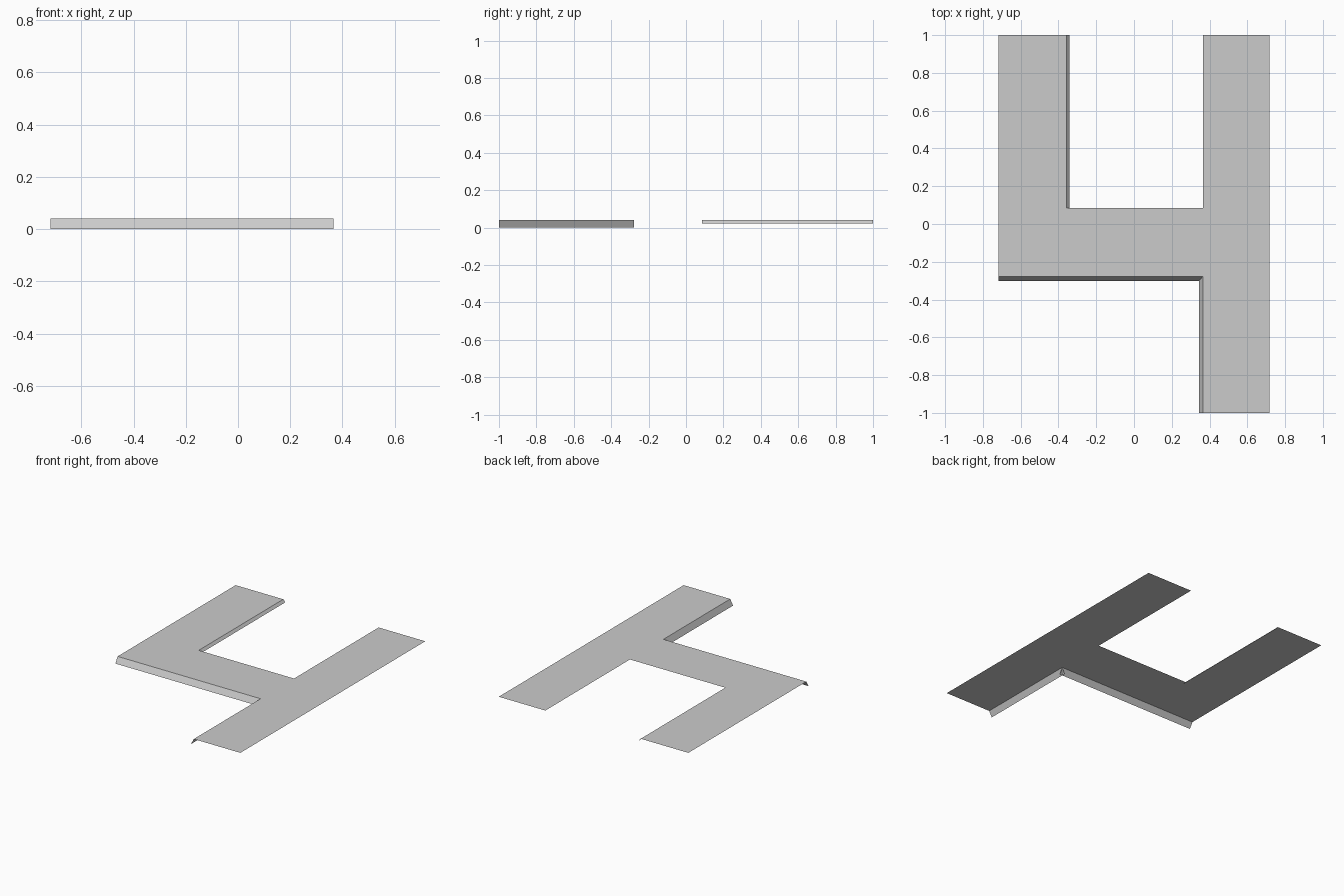
import bpy

if "Cube" in bpy.data.objects:
    bpy.data.objects.remove(bpy.data.objects["Cube"])

grey = bpy.data.materials.new("pavement grey")
grey.diffuse_color = (0.6, 0.6, 0.6, 1)
grey.use_nodes = True
grey.node_tree.nodes["Principled BSDF"].inputs["Base Color"].default_value = grey.diffuse_color

TOP = 0.04
LEFT, RIGHT = -0.718, 0.718        # outer sides
ARM_L, ARM_R = -0.357, 0.365       # inner sides of the two arms
BAR_F, BAR_B = -0.277, 0.085       # front and back of the crossbar


def sheet(name, verts, faces):
    mesh = bpy.data.meshes.new(name)
    mesh.from_pydata(verts, [], faces)
    mesh.materials.append(grey)
    obj = bpy.data.objects.new(name, mesh)
    bpy.context.collection.objects.link(obj)
    return obj


def kerb(name, a, b, drop, out):
    """Sloping lip hanging from the edge a-b, leaning outward."""
    low = [(p[0] + out[0], p[1] + out[1], TOP - drop) for p in (b, a)]
    sheet(name, [(*a, TOP), (*b, TOP)] + low, [(3, 2, 1, 0)])


# flat walkway: grid of cells, keeping only the paved ones
xs = [LEFT, ARM_L, ARM_R, RIGHT]
ys = [-1, BAR_F, BAR_B, 1]
paved = [(2, 0), (0, 1), (1, 1), (2, 1), (0, 2), (2, 2)]
verts = [(x, y, TOP) for y in ys for x in xs]
faces = [(j * 4 + i, j * 4 + i + 1, j * 4 + i + 5, j * 4 + i + 4) for i, j in paved]
walkway = sheet("walkway_top", verts, faces)

# remove the unused grid corners
used = {v for f in faces for v in f}
import bmesh
bm = bmesh.new()
bm.from_mesh(walkway.data)
bmesh.ops.delete(bm, geom=[v for v in bm.verts if not v.link_faces], context='VERTS')
bm.to_mesh(walkway.data)
bm.free()

# sloping kerbs
kerb("front_kerb", (ARM_R, BAR_F), (LEFT, BAR_F), TOP, (0, -0.024))
kerb("right_arm_kerb", (ARM_R, -1), (ARM_R, BAR_F), TOP, (-0.021, 0))
kerb("left_arm_kerb", (ARM_L, 1), (ARM_L, BAR_B), 0.017, (0.015, 0))
